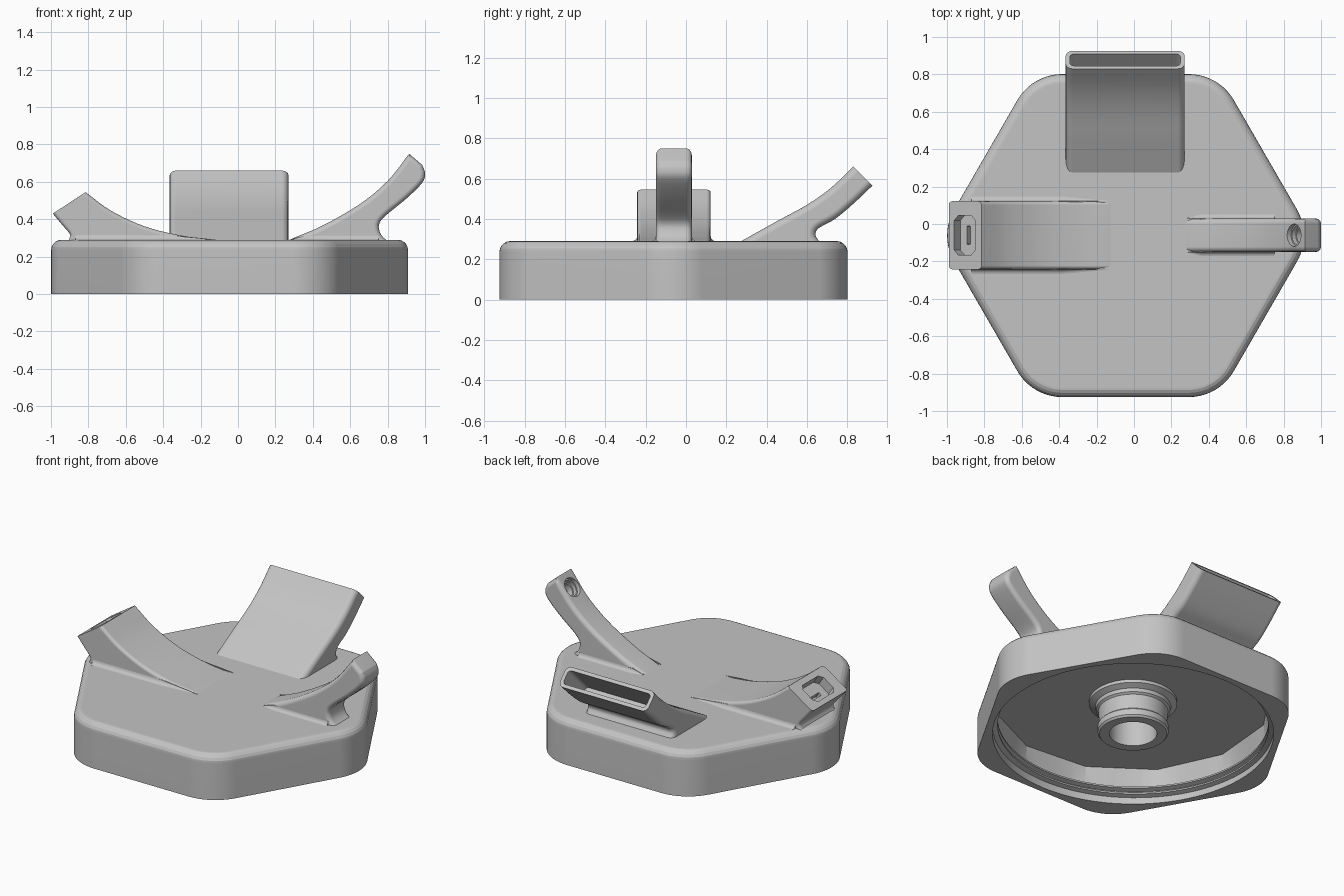
import bpy, bmesh, math
from mathutils import Matrix, Vector

if "Cube" in bpy.data.objects:
    bpy.data.objects.remove(bpy.data.objects["Cube"])

CX, CY = -0.045, -0.062          # lid centre
grey = bpy.data.materials.new("mid grey")
grey.diffuse_color = (0.55, 0.55, 0.55, 1)
grey.use_nodes = True
grey.node_tree.nodes["Principled BSDF"].inputs["Base Color"].default_value = grey.diffuse_color


def to_object(name, bm):
    bmesh.ops.recalc_face_normals(bm, faces=bm.faces)
    me = bpy.data.meshes.new(name)
    bm.to_mesh(me)
    bm.free()
    me.materials.append(grey)
    ob = bpy.data.objects.new(name, me)
    bpy.context.collection.objects.link(ob)
    return ob


def activate(ob):
    bpy.ops.object.select_all(action='DESELECT')
    ob.select_set(True)
    bpy.context.view_layer.objects.active = ob


def cut(ob, *cutters):
    activate(ob)
    for c in cutters:
        m = ob.modifiers.new("cut", 'BOOLEAN')
        m.operation, m.solver, m.object = 'DIFFERENCE', 'EXACT', c
        bpy.ops.object.modifier_apply(modifier=m.name)
        bpy.data.objects.remove(c)


def finish(ob, angle=32):
    activate(ob)
    bpy.ops.object.shade_smooth_by_angle(angle=math.radians(angle))
    ob.modifiers.new("normals", 'WEIGHTED_NORMAL').keep_sharp = True


def smooth(pts, n=5):
    """Points on a soft curve through the given points."""
    p = [Vector(q) for q in pts]
    p = [2 * p[0] - p[1]] + p + [2 * p[-1] - p[-2]]
    out = []
    for a, b, c, d in zip(p, p[1:], p[2:], p[3:]):
        for t in (i / n for i in range(n)):
            out.append(0.5 * (2 * b + (c - a) * t + (2 * a - 5 * b + 4 * c - d) * t ** 2
                              + (3 * b - a - 3 * c + d) * t ** 3))
    return [tuple(q) for q in out] + [pts[-1]]


def loft(bm, rows):
    """Solid through matching closed rows of points."""
    rows = [[bm.verts.new(q) for q in row] for row in rows]
    n = len(rows[0])
    for a, b in zip(rows, rows[1:]):
        for i in range(n):
            j = (i + 1) % n
            bm.faces.new((a[i], a[j], b[j], b[i]))
    bm.faces.new(rows[0])
    bm.faces.new(rows[-1])
    return rows


def arm(name, top, under, foot, place, lo, hi, radius, segs, round_end=False):
    """Side profile pulled across a width, long edges rounded, trimmed at the lid."""
    a = [(top[0][0], 0.0)] + smooth(top)
    pts = a + smooth(under) + [(foot, 0.0)]
    n = len(pts)
    bm = bmesh.new()
    rows = loft(bm, [[place(u, w, z) for u, z in pts] for w in (lo, hi)])
    skip = {n - 1} if round_end else {n - 1, len(a) - 1}
    edges = [bm.edges.get((r[i], r[(i + 1) % n])) for r in rows for i in range(n) if i not in skip]
    bmesh.ops.recalc_face_normals(bm, faces=bm.faces)
    bmesh.ops.bevel(bm, geom=edges, offset=radius, segments=segs, profile=0.5,
                    affect='EDGES', clamp_overlap=False)
    bmesh.ops.bisect_plane(bm, geom=bm.verts[:] + bm.edges[:] + bm.faces[:], dist=1e-5,
                           plane_co=(0, 0, 0.278), plane_no=(0, 0, 1), clear_inner=True)
    bmesh.ops.holes_fill(bm, edges=[e for e in bm.edges if e.is_boundary], sides=0)
    return to_object(name, bm)


def fillet(name, u0, u1, u2, w, side, s):
    """Concave strip where an arm's side meets the lid, fading out at its thin end."""
    arc = [(s - s * math.sin(t), s - s * math.cos(t)) for t in (math.pi / 8 * i for i in range(5))]
    sec = arc + [(-0.005, s), (-0.005, -0.005), (s, -0.005)]
    bm = bmesh.new()
    loft(bm, [[(u, w + side * p * k, 0.29 + q * k) for p, q in sec]
              for u, k in ((u0, 0.04), (u1, 1), (u2, 1))])
    finish(to_object(name, bm))


def plug(origin, normal, side, w, h, r, depth, steps):
    """Rounded rectangular cutter sunk into a face along its normal."""
    z, x = Vector(normal).normalized(), Vector(side)
    m = Matrix((x, z.cross(x), z)).transposed()
    outline = []
    for k, (sx, sy) in enumerate(((1, 1), (-1, 1), (-1, -1), (1, -1))):
        for t in (math.pi / 2 * (k + i / steps) for i in range(steps + 1)):
            outline.append((sx * (w / 2 - r) + r * math.cos(t), sy * (h / 2 - r) + r * math.sin(t)))
    bm = bmesh.new()
    loft(bm, [[Vector(origin) + m @ Vector((u, v, d)) for u, v in outline] for d in (-depth, 0.08)])
    return to_object("cutter", bm)


def turned(name, profile, n):
    """Stack of rings about the lid centre; a radius may depend on the angle."""
    bm = bmesh.new()
    angles = [2 * math.pi * i / n for i in range(n)]
    loft(bm, [[(CX + (r(t) if callable(r) else r) * math.cos(t),
                CY + (r(t) if callable(r) else r) * math.sin(t), z) for t in angles]
              for r, z in profile])
    return to_object(name, bm)


# Lid: rounded hexagon with a soft upper edge
bm = bmesh.new()
R, r = 0.997, 0.278
d = R - r / math.cos(math.pi / 6)
outline = []
for c in (math.pi / 3 * k for k in range(6)):
    for t in (c + math.radians(-30 + 6 * i) for i in range(11)):
        outline.append((CX + d * math.cos(c) + r * math.cos(t), CY + d * math.sin(c) + r * math.sin(t)))
loft(bm, [[(x, y, z) for x, y in outline] for z in (0, 0.29)])
bmesh.ops.recalc_face_normals(bm, faces=bm.faces)
bmesh.ops.bevel(bm, geom=[e for e in bm.edges if all(v.co.z > 0.28 for v in e.verts)],
                offset=0.055, segments=5, profile=0.5, affect='EDGES')
lid = to_object("lid", bm)


# Hollow underside: round wall rising to a twelve-sided ceiling
def twelve(t):
    s = math.pi / 6
    return 0.815 * math.cos(s / 2) / math.cos((t - s / 3) % s - s / 2)


cut(lid, turned("cutter", [(0.825, -0.1), (0.825, 0.12), (twelve, 0.22)], 108))
finish(lid, 14)

# Screw thread inside the wall
bm = bmesh.new()
N, rows = 192, []
for i in range(N + 1):
    t = 4 * math.pi * i / N
    z = 0.03 + 0.08 * i / N
    q = 0.825 - 0.03 * min(1, i / 8, (N - i) / 8)
    rows.append([(CX + p * math.cos(t), CY + p * math.sin(t), z + dz)
                 for p, dz in ((0.835, -0.016), (q, -0.005), (q, 0.005), (0.835, 0.016))])
loft(bm, rows)
finish(to_object("screw_thread", bm), 25)

# Stepped tube hanging under the lid, with a blind bore
finish(turned("centre_tube", [(0.258, 0.23), (0.258, 0.2), (0.222, 0.182), (0.218, 0.16), (0.205, 0.15),
                              (0.198, 0.06), (0.208, 0.05), (0.208, 0.012), (0.198, 0), (0.14, 0),
                              (0.14, 0.21)], 64), 25)

# Wide flat mouthpiece at the back
mouth = arm("mouthpiece",
            [(0.14, 0.215), (0.28, 0.293), (0.45, 0.388), (0.6, 0.47), (0.72, 0.555), (0.83, 0.66)],
            [(0.925, 0.565), (0.83, 0.475), (0.74, 0.4), (0.66, 0.355), (0.642, 0.325), (0.652, 0.3), (0.675, 0.27)],
            0.9, lambda u, w, z: (w, u, z), -0.365, 0.27, 0.035, 4)
cut(mouth, plug((-0.0475, 0.8775, 0.6125), (0, 1, 1), (1, 0, 0), 0.59, 0.09, 0.022, 0.25, 5))
finish(mouth)

# Broad arm on the left with a socket in its end
left = arm("socket_arm",
           [(0.1, 0.24), (-0.12, 0.289), (-0.3, 0.312), (-0.5, 0.362), (-0.68, 0.446), (-0.815, 0.545)],
           [(-0.99, 0.43), (-0.94, 0.37), (-0.9, 0.322), (-0.9, 0.3), (-0.915, 0.275)],
           -1.08, lambda u, w, z: (u, w, z), -0.242, 0.122, 0.02, 3)
end, out = (-0.905, -0.06, 0.486), (-0.55, 0, 0.836)
cut(left, plug(end, out, (0, 1, 0), 0.21, 0.135, 0.026, 0.06, 1),
    plug((-0.917, -0.06, 0.478), out, (0, 1, 0), 0.1, 0.022, 0.003, 0.1, 1))
finish(left)

# Narrow hooked arm on the right with a stepped round hole
hook = arm("hook_arm",
           [(0.14, 0.22), (0.28, 0.292), (0.45, 0.365), (0.65, 0.48), (0.8, 0.605), (0.915, 0.75)],
           [(0.985, 0.69), (1.0, 0.645), (0.985, 0.595), (0.9, 0.51), (0.79, 0.42), (0.755, 0.375),
            (0.757, 0.335), (0.775, 0.305), (0.81, 0.275)],
           1.13, lambda u, w, z: (u, w, z), -0.15, 0.03, 0.028, 3, True)
spot, out = (0.857, -0.06, 0.672), (-0.79, 0, 0.61)
cut(hook, *[plug(spot, out, (0, 1, 0), 2 * q, 2 * q, q - 0.0005, d, 8)
            for q, d in ((0.06, 0.025), (0.052, 0.05), (0.044, 0.09))])
finish(hook)

# Soft joins along the feet of both side arms
for s, tag in ((-1, "front"), (1, "back")):
    fillet("socket_arm_fillet_" + tag, -0.12, -0.38, -0.87, -0.06 + s * 0.182, s, 0.025)
    fillet("hook_arm_fillet_" + tag, 0.28, 0.36, 0.75, -0.06 + s * 0.09, s, 0.022)
